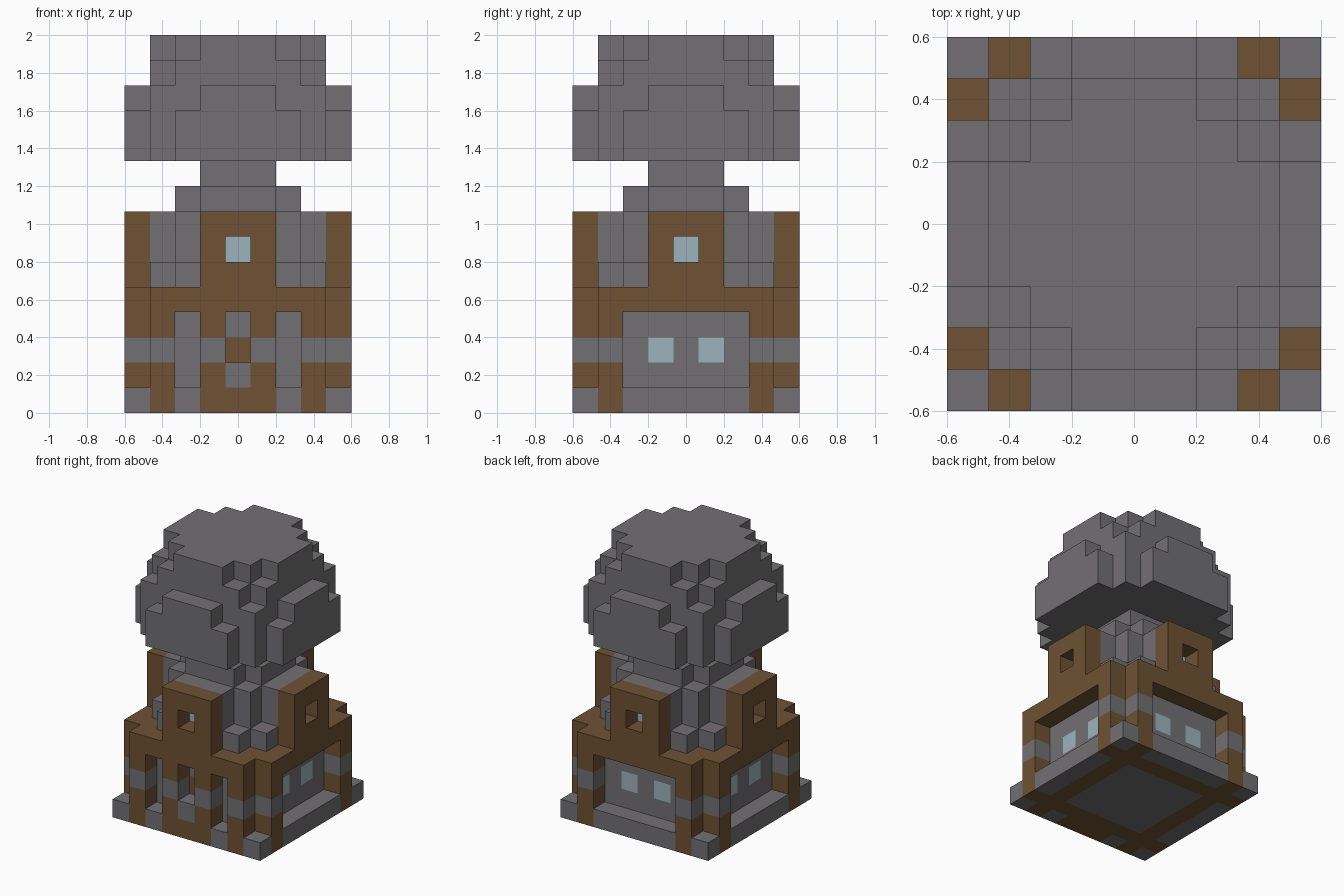
import bpy
import bmesh
import math
from mathutils import Vector

cube = bpy.data.objects.get("Cube")
if cube:
    bpy.data.objects.remove(cube, do_unlink=True)

U = 2 / 15  # edge of one building block
STONE, WOOD, GLASS = range(3)


def material(name, rgb):
    m = bpy.data.materials.new(name)
    m.use_nodes = True
    m.diffuse_color = (*rgb, 1)
    m.node_tree.nodes["Principled BSDF"].inputs["Base Color"].default_value = (*rgb, 1)
    return m


MATERIALS = [
    material("grey_stone", (0.168, 0.162, 0.17)),
    material("brown_wood", (0.156, 0.084, 0.034)),
    material("pale_blue_glass", (0.337, 0.456, 0.503)),
]


def build(name, levels, filled, colour):
    """Fill blocks chosen by a rule, keep outer faces, merge flat areas."""
    span = range(-4, 5)
    cells = {(i, j, k) for k in levels for i in span for j in span if filled(i, j, k)}
    bm = bmesh.new()
    for cell in cells:
        centre = Vector((cell[0], cell[1], cell[2] + 0.5))
        for axis in range(3):
            for sign in (-1, 1):
                near = list(cell)
                near[axis] += sign
                if tuple(near) in cells:
                    continue
                n, a, b = Vector(), Vector(), Vector()
                n[axis] = sign / 2
                a[(axis + 1) % 3] = 0.5
                b[(axis + 2) % 3] = sign / 2
                corners = (n - a - b, n + a - b, n + a + b, n - a + b)
                face = bm.faces.new([bm.verts.new((centre + c) * U) for c in corners])
                face.material_index = colour(*cell)
    bmesh.ops.remove_doubles(bm, verts=bm.verts, dist=U / 100)
    bmesh.ops.dissolve_limit(bm, angle_limit=math.radians(1), verts=bm.verts,
                             edges=bm.edges, delimit={'MATERIAL'})
    mesh = bpy.data.meshes.new(name)
    bm.to_mesh(mesh)
    bm.free()
    for m in MATERIALS:
        mesh.materials.append(m)
    obj = bpy.data.objects.new(name, mesh)
    bpy.context.collection.objects.link(obj)
    return obj


def reach(i, j):
    """Larger and smaller distance from the centre, for fourfold symmetry."""
    return max(abs(i), abs(j)), min(abs(i), abs(j))


def stone(i, j, k):
    return STONE


def wood(i, j, k):
    return WOOD


def stepped(widths):
    """Rule for a round layer: half width of each row out from the centre."""
    def rule(i, j, k):
        far, near = reach(i, j)
        return far < len(widths) and near <= widths[far]
    return rule


# Base slab with a timber frame let into it
def base_colour(i, j, k):
    far, near = reach(i, j)
    porch = j == -4 and abs(i) <= 1
    return WOOD if far == 3 or (far == 4 and near == 3) or porch else STONE


build("base_slab", [0], lambda i, j, k: True, base_colour)


# Ground floor walls with paired windows on three sides
def wall_colour(i, j, k):
    if k == 2 and reach(i, j) == (3, 1) and j != -3:
        return GLASS
    return WOOD if (i, j, k) == (0, -3, 2) else STONE


build("ground_floor_walls", range(1, 4), lambda i, j, k: reach(i, j)[0] <= 3, wall_colour)


# Timber posts with a stone band, at the corners and beside the entrance
def post_colour(i, j, k):
    return STONE if k == 2 else WOOD


build("corner_posts", range(1, 4), lambda i, j, k: reach(i, j) == (4, 3), post_colour)
build("entrance_posts", range(1, 4), lambda i, j, k: j == -4 and abs(i) == 1, post_colour)
build("entrance_step", [1], lambda i, j, k: (i, j) == (0, -4), stone)

# Timber roof with notched corners
build("timber_roof", [4], lambda i, j, k: reach(i, j)[1] < 4, wood)


# Four gables around a stone core, each with a deep window
def gable_filled(i, j, k):
    far, near = reach(i, j)
    window = far == 4 and near == 0 and k == 6
    return (near <= 1 or far <= 2) and not window


def gable_colour(i, j, k):
    far, near = reach(i, j)
    if far == 3 and near == 0 and k == 6:
        return GLASS
    return WOOD if far == 4 else STONE


build("gables_and_core", range(5, 8), gable_filled, gable_colour)
build("buttresses", [5], lambda i, j, k: reach(i, j) == (3, 2), stone)

# Stone neck
build("neck_lower", [8], stepped((0, 1, 1)), stone)
build("neck_upper", [9], stepped((0, 1)), stone)

# Stepped round head
DOME = {10: (0, 1, 2, 3, 2), 11: (0, 1, 2, 3, 2), 12: (0, 1, 2, 3, 1),
        13: (0, 1, 2, 2), 14: (0, 1, 2, 1)}
build("stone_dome", DOME, lambda i, j, k: stepped(DOME[k])(i, j, k), stone)
